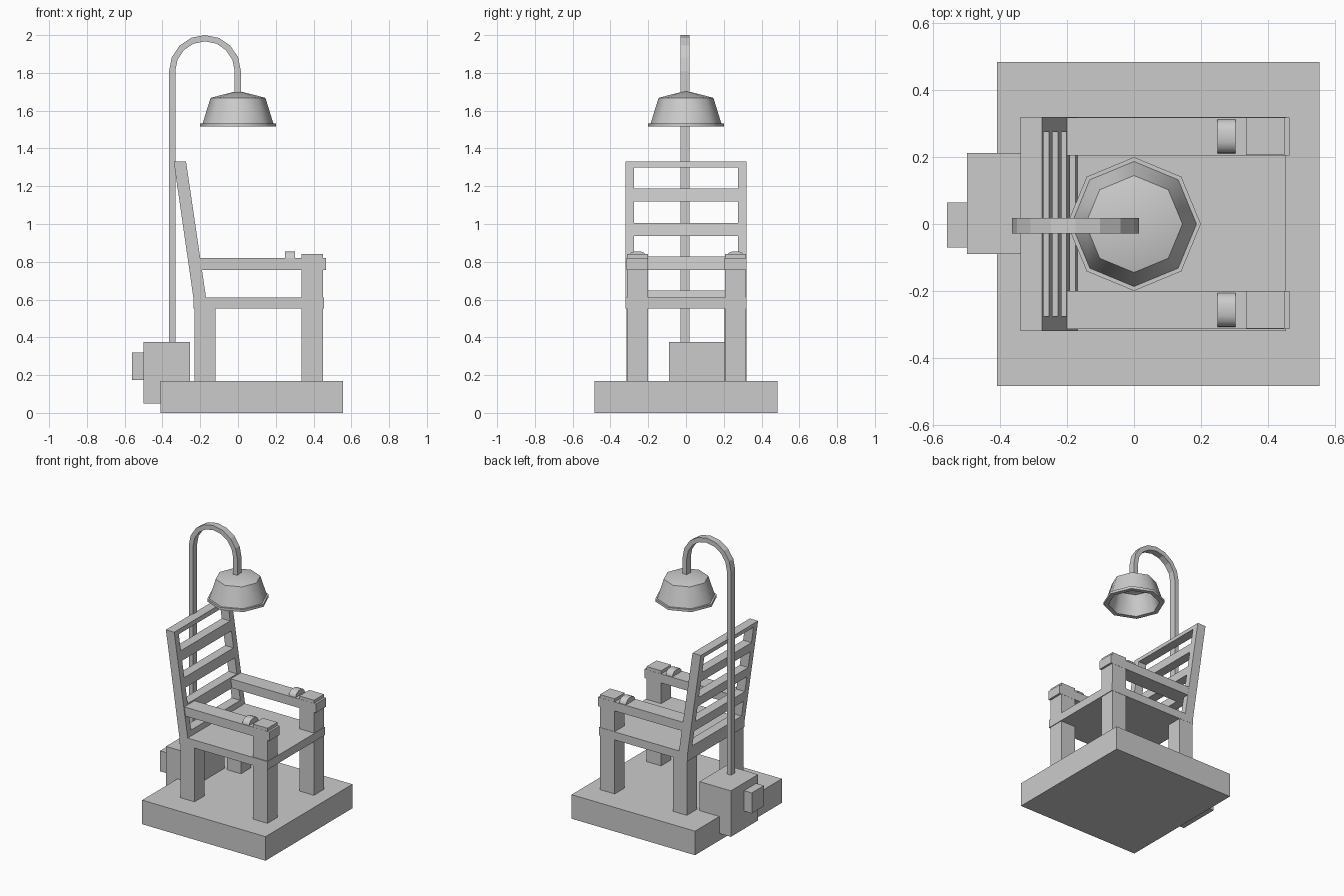
import bpy, bmesh
from math import sin, cos, pi

if "Cube" in bpy.data.objects:
    bpy.data.objects.remove(bpy.data.objects["Cube"])


def finish(name, bm, smooth=False):
    bmesh.ops.recalc_face_normals(bm, faces=bm.faces)
    me = bpy.data.meshes.new(name)
    bm.to_mesh(me)
    bm.free()
    ob = bpy.data.objects.new(name, me)
    bpy.context.collection.objects.link(ob)
    if smooth:
        bpy.ops.object.select_all(action='DESELECT')
        ob.select_set(True)
        bpy.context.view_layer.objects.active = ob
        bpy.ops.object.shade_smooth_by_angle(angle=1.0)
    return ob


def extrude_y(name, profile, y0, y1, smooth=False):
    """Extrude an x-z outline from y0 to y1."""
    bm = bmesh.new()
    a = [bm.verts.new((x, y0, z)) for x, z in profile]
    b = [bm.verts.new((x, y1, z)) for x, z in profile]
    n = len(a)
    bm.faces.new(a)
    bm.faces.new(b)
    for i in range(n):
        j = (i + 1) % n
        bm.faces.new((a[i], a[j], b[j], b[i]))
    return finish(name, bm, smooth)


def box(name, x0, x1, y0, y1, z0, z1):
    return extrude_y(name, [(x0, z0), (x1, z0), (x1, z1), (x0, z1)], y0, y1)


# Platform, generator box and seat
box("platform", -0.41, 0.555, -0.485, 0.485, 0, 0.17)
box("power_box", -0.50, -0.255, -0.09, 0.213, 0.05, 0.375)
box("power_box_plug", -0.56, -0.50, -0.07, 0.065, 0.175, 0.32)
box("seat", -0.235, 0.455, -0.32, 0.32, 0.553, 0.61)


# Leaning backrest: two stiles joined by slats
def back_piece(name, y0, y1, z0, z1):
    def back(z):
        return -0.34 + (1.33 - z) * 0.144

    def front(z):
        return -0.275 + (1.33 - z) * 0.147
    extrude_y(name, [(back(z0), z0), (front(z0), z0), (front(z1), z1), (back(z1), z1)], y0, y1)


for side, y in (("right", -0.32), ("left", 0.275)):
    back_piece("back_stile_" + side, y, y + 0.045, 0.605, 1.33)
for i, (z0, z1) in enumerate([(0.605, 0.648), (0.757, 0.828), (0.937, 1.005), (1.12, 1.188), (1.30, 1.33)]):
    back_piece(f"back_slat_{i + 1}", -0.275, 0.275, z0, z1)

# Legs, arms and arched wrist straps on both sides
for side, y in (("right", -0.314), ("left", 0.205)):
    y1 = y + 0.114
    box("back_leg_" + side, -0.23, -0.12, y, y1, 0.17, 0.555)
    box("front_leg_" + side, 0.335, 0.45, y + 0.001, y1 - 0.001, 0.17, 0.842)
    box("armrest_" + side, -0.20, 0.465, y, y1, 0.757, 0.82)
    arch = [(0.005, 0.815), (0.008, 0.832), (0.022, 0.848), (0.04, 0.855),
            (0.074, 0.855), (0.092, 0.848), (0.106, 0.832), (0.109, 0.815)]
    strap = extrude_y("wrist_strap_" + side, arch, 0.25, 0.303, True)
    for v in strap.data.vertices:
        yy, xx, z = v.co
        v.co = (xx, y + yy, z)
    strap.data.flip_normals()

# Lamp pole: square bar bent over in a half circle
cx, cz, steps = -0.175, 1.81, 8


def arc(r):
    return [(cx - r * cos(pi * i / steps), cz + r * sin(pi * i / steps)) for i in range(steps + 1)]


outer, inner = arc(0.19), arc(0.157)
path = [(-0.365, 0.37)] + outer + [(0.015, 1.69)]
back_path = [(-0.018, 1.69)] + inner[::-1] + [(-0.332, 0.37)]
line = path + back_path
bm = bmesh.new()
front = [bm.verts.new((x, -0.028, z)) for x, z in line]
rear = [bm.verts.new((x, 0.018, z)) for x, z in line]
n = len(line)
for i in range(n):
    j = (i + 1) % n
    bm.faces.new((front[i], front[j], rear[j], rear[i]))
for i in range(n // 2 - 1):
    for ring in (front, rear):
        bm.faces.new((ring[i], ring[i + 1], ring[n - 2 - i], ring[n - 1 - i]))
finish("lamp_pole", bm)

# Eight-sided hollow lamp shade with a rim
profile = [(0, 1.705), (0.145, 1.668), (0.187, 1.533), (0.20, 1.533),
           (0.20, 1.515), (0.168, 1.515), (0.13, 1.655), (0, 1.688)]
bm = bmesh.new()
verts = [bm.verts.new((r, 0, z)) for r, z in profile]
edges = [bm.edges.new(p) for p in zip(verts, verts[1:])]
bmesh.ops.spin(bm, geom=verts + edges, cent=(0, 0, 0), axis=(0, 0, 1), angle=2 * pi, steps=8)
bmesh.ops.remove_doubles(bm, verts=bm.verts, dist=0.0005)
finish("lamp_shade", bm, True)
